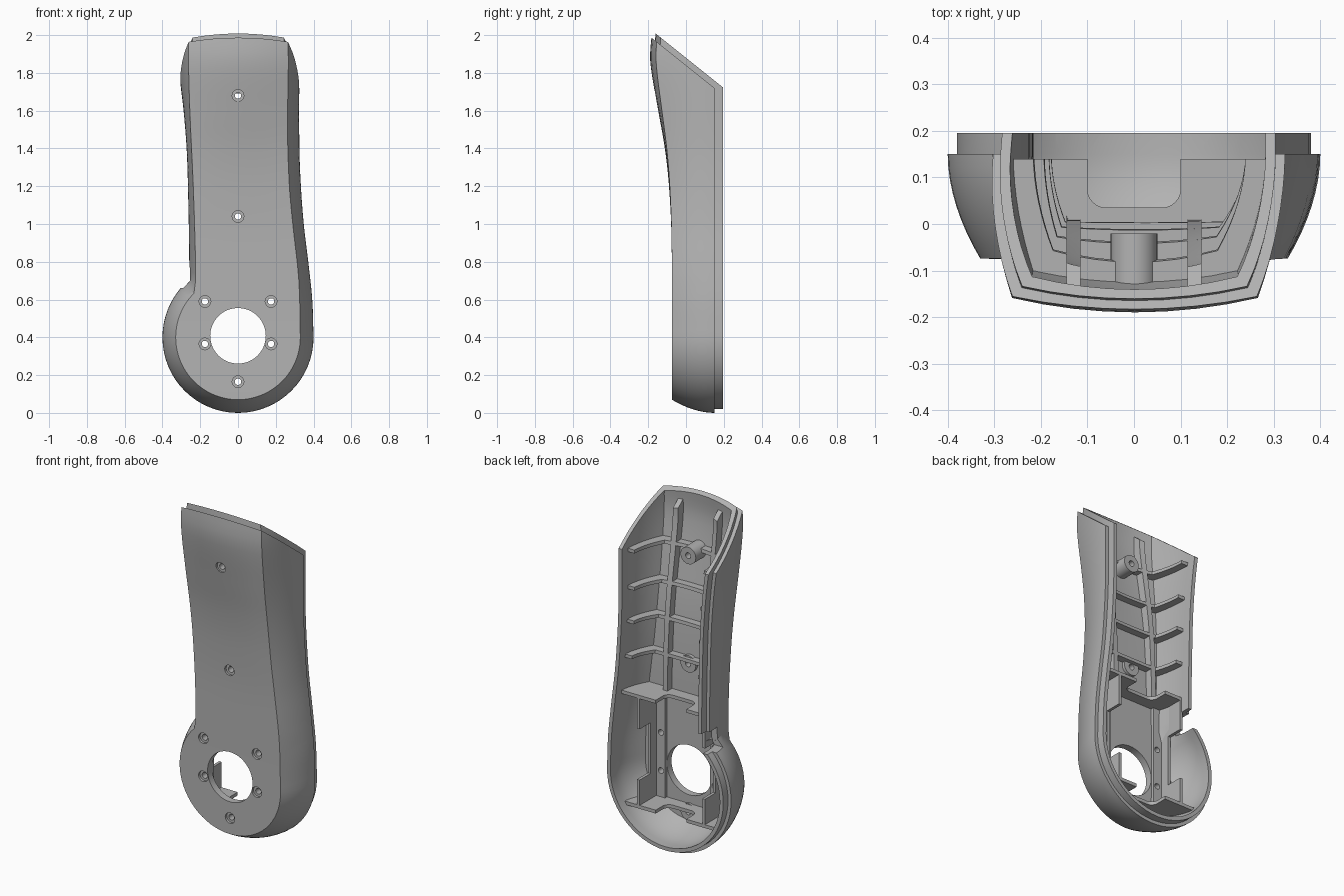
import bpy, bmesh, math
from mathutils import Matrix, Vector

old = bpy.data.objects.get("Cube")
if old:
    bpy.data.objects.remove(old, do_unlink=True)

grey = bpy.data.materials.new("plain grey")
grey.use_nodes = True
grey.diffuse_color = (0.45, 0.45, 0.45, 1)
grey.node_tree.nodes["Principled BSDF"].inputs["Base Color"].default_value = (0.45, 0.45, 0.45, 1)
tools = []

# Outline curves as (height, value)
LEFT_BACK = [(0.6, -0.26), (0.8, -0.258), (1.2, -0.265), (1.4, -0.272), (1.6, -0.288), (1.8, -0.31), (2.1, -0.315)]
LEFT_FRONT = [(0.6, -0.225), (0.8, -0.225), (1.2, -0.237), (1.6, -0.255), (1.9, -0.262), (2.1, -0.255)]
RIGHT_BACK = [(0.4, 0.4), (0.6, 0.393), (0.8, 0.372), (1.0, 0.348), (1.2, 0.333), (1.4, 0.325), (1.8, 0.324), (2.1, 0.32)]
RIGHT_FRONT = [(0.4, 0.33), (0.7, 0.322), (1.0, 0.29), (1.2, 0.272), (1.5, 0.262), (1.9, 0.266), (2.1, 0.255)]
FRONT_Y = [(0, -0.075), (0.9, -0.076), (1.2, -0.09), (1.4, -0.112), (1.6, -0.147), (1.8, -0.182), (1.9, -0.19), (2.1, -0.17)]
RIM_Y = 0.15


def curve(pts, z):
    """Smooth interpolation through the points of an outline curve."""
    z = min(max(z, pts[0][0]), pts[-1][0])
    i = 0
    while i < len(pts) - 2 and z > pts[i + 1][0]:
        i += 1

    def slope(k):
        a, b = pts[max(k - 1, 0)], pts[min(k + 1, len(pts) - 1)]
        return (b[1] - a[1]) / (b[0] - a[0])
    (z0, v0), (z1, v1) = pts[i], pts[i + 1]
    h = z1 - z0
    t = (z - z0) / h
    return ((2 * t**3 - 3 * t**2 + 1) * v0 + (t**3 - 2 * t**2 + t) * h * slope(i)
            + (3 * t**2 - 2 * t**3) * v1 + (t**3 - t**2) * h * slope(i + 1))


def finish(name, bm, tool=False):
    bmesh.ops.recalc_face_normals(bm, faces=bm.faces)
    mesh = bpy.data.meshes.new(name)
    bm.to_mesh(mesh)
    bm.free()
    mesh.materials.append(grey)
    obj = bpy.data.objects.new(name, mesh)
    bpy.context.collection.objects.link(obj)
    if tool:
        obj.hide_render = True
        tools.append(obj)
    return obj


def section(row, d, back):
    """Closed ring: left side, bowed front, right side."""
    (lb, rb, zb), (lf, rf, zf) = row
    yf = curve(FRONT_Y, zf) + d
    bow = max(0, -0.075 - curve(FRONT_Y, zf)) * 0.27
    ye = yf + bow

    def side(xb, xf):
        ring = [Vector((xb, back, zb))]
        for i in range(9):
            s = i / 8
            k = s ** 1.9
            ring.append(Vector((xb + (xf - xb) * k, RIM_Y + (ye - RIM_Y) * s, zb + (zf - zb) * k)))
        return ring
    front = [Vector((lf + (rf - lf) * i / 8, yf + bow * (i / 4 - 1) ** 2, zf)) for i in range(1, 8)]
    return side(lb, lf) + front + side(rb, rf)[::-1]


def body_volume(name, d, back, top=None, tool=False):
    """Whole outer form, inset by d; top is the height shift of the sloping cut."""
    rows = []
    for i in range(25):
        a = math.radians(135) * i / 24
        row = []
        for r, right in ((0.4 - d, RIGHT_BACK), (0.33 - d, RIGHT_FRONT)):
            z, x = 0.4 - r * math.cos(a), r * math.sin(a)
            row.append((-x, x if a <= math.pi / 2 else curve(right, z) - d, z))
        rows.append(row)
    for i in range(33):
        z = 0.7 + 1.38 * i / 32
        rows.append([(curve(l, z) + d, curve(r, z) - d, z)
                     for l, r in ((LEFT_BACK, RIGHT_BACK), (LEFT_FRONT, RIGHT_FRONT))])
    bm = bmesh.new()
    rings = [[bm.verts.new(p) for p in section(row, d, back)] for row in rows]
    n = len(rings[0])
    for a, b in zip(rings, rings[1:]):
        for j in range(n):
            k = (j + 1) % n
            bm.faces.new((a[j], a[k], b[k], b[j]))
    bm.faces.new(rings[-1])
    bmesh.ops.remove_doubles(bm, verts=bm.verts, dist=0.0004)
    if top is not None:
        bmesh.ops.bisect_plane(bm, geom=bm.verts[:] + bm.edges[:] + bm.faces[:], clear_outer=True,
                               plane_co=(0, RIM_Y, 1.72 + top), plane_no=(0, 0.8, 1))
        bmesh.ops.holes_fill(bm, edges=[e for e in bm.edges if e.is_boundary], sides=0)
    return finish(name, bm, tool)


def box(name, x, y, z, tool=False, rounded=0):
    bm = bmesh.new()
    bmesh.ops.create_cube(bm, size=1)
    for v in bm.verts:
        v.co = Vector([lo + (hi - lo) * (c + 0.5) for c, (lo, hi) in zip(v.co, (x, y, z))])
    if rounded:
        edges = [e for e in bm.edges if all(v.co.y < y[0] + 0.001 for v in e.verts)
                 and abs(e.verts[0].co.z - e.verts[1].co.z) > 0.001]
        bmesh.ops.bevel(bm, geom=edges, offset=rounded, segments=6, affect='EDGES', profile=0.5)
    return finish(name, bm, tool)


def cylinders(name, specs, sides=24, tool=False):
    """Cylinders along y from (x, z, radius, start, end)."""
    bm = bmesh.new()
    for x, z, r, y0, y1 in specs:
        m = Matrix.Translation((x, (y0 + y1) / 2, z)) @ Matrix.Rotation(math.pi / 2, 4, 'X')
        bmesh.ops.create_cone(bm, cap_ends=True, segments=sides, radius1=r, radius2=r, depth=y1 - y0, matrix=m)
    return finish(name, bm, tool)


def combine(obj, *cutters, op='DIFFERENCE'):
    bpy.context.view_layer.objects.active = obj
    for c in cutters:
        mod = obj.modifiers.new("cut", 'BOOLEAN')
        mod.operation, mod.solver, mod.object = op, 'EXACT', c
        bpy.ops.object.modifier_apply(modifier=mod.name)


# Cutting volumes
cavity_wide = body_volume("cavity_wide", 0.021, 0.3, tool=True)
cavity = body_volume("cavity", 0.042, 0.3, tool=True)
inside = body_volume("inside", 0.036, 0.19, top=-0.01, tool=True)
pocket = body_volume("pocket", 0.085, 0.3, tool=True)
SCREWS = [(s * 0.175, z) for s in (-1, 1) for z in (0.365, 0.59)] + [(0, 0.165), (0, 1.04), (0, 1.68)]
bores = cylinders("bores", [(x, z, 0.017, -0.4, 0.3) for x, z in SCREWS], tool=True)
sinks = cylinders("sinks", [(x, z, 0.031, -0.4, curve(FRONT_Y, z) + 0.014) for x, z in SCREWS], tool=True)
opening = cylinders("opening", [(0, 0.408, 0.147, -0.4, 0.3)], sides=64, tool=True)
side_gap = box("side_gap", (-0.5, -0.18), (0.07, 0.4), (0.66, 0.77), tool=True)
saddle = box("saddle", (-0.1, 0.1), (0.035, 0.4), (0, 1), tool=True, rounded=0.04)

# Outer shell and the stepped inner lip
shell = body_volume("outer_shell", 0, RIM_Y, top=0)
combine(shell, cavity_wide, sinks, bores, opening, side_gap)
lip = body_volume("inner_lip", 0.02, 0.195, top=0.04)
combine(lip, cavity, bores, opening, side_gap)
parts = [shell, lip]

# Stiffening ribs
ribs = [box(f"cross_rib_{i + 1}", (-0.5, 0.5), (-0.4, 0.14), (z - 0.01, z + 0.01))
        for i, z in enumerate((1.07, 1.28, 1.48, 1.70))]
ribs += [box(f"long_rib_{side}", (x - 0.015, x + 0.015), (-0.4, 0.14), (0.86, 2.0))
         for side, x in (("right", -0.13), ("left", 0.13))]
for rib in ribs:
    combine(rib, inside, op='INTERSECT')
    combine(rib, pocket)
parts += ribs

# Compartment around the opening
for name, z in (("upper_shelf", 0.85), ("lower_shelf", 0.2)):
    shelf = box(name, (-0.5, 0.5), (-0.4, 0.14), (z - 0.01, z + 0.01))
    combine(shelf, inside, op='INTERSECT')
    combine(shelf, saddle)
    parts.append(shelf)
window = box("window", (-0.5, 0.5), (0.04, 0.4), (0.36, 0.66), tool=True)
for side, s in (("right", -1), ("left", 1)):
    xs = sorted((s * 0.205, s * 0.222))
    wall = box(f"compartment_wall_{side}", xs, (-0.4, 0.14), (0.2, 0.85))
    combine(wall, inside, op='INTERSECT')
    combine(wall, window)
    strip = box(f"screw_strip_{side}", sorted((s * 0.148, s * 0.21)), (-0.045, -0.015), (0.2, 0.85))
    combine(strip, bores)
    parts += [wall, strip]

# Screw bosses
for name, z in (("boss_low", 0.165), ("boss_middle", 1.04), ("boss_high", 1.68)):
    boss = cylinders(name, [(0, z, 0.05, curve(FRONT_Y, z) + 0.03, -0.02)], sides=32)
    combine(boss, bores)
    parts.append(boss)

for t in tools:
    bpy.data.objects.remove(t, do_unlink=True)
for p in parts:
    bpy.ops.object.select_all(action='DESELECT')
    p.select_set(True)
    bpy.context.view_layer.objects.active = p
    bpy.ops.object.shade_smooth_by_angle(angle=math.radians(28))
